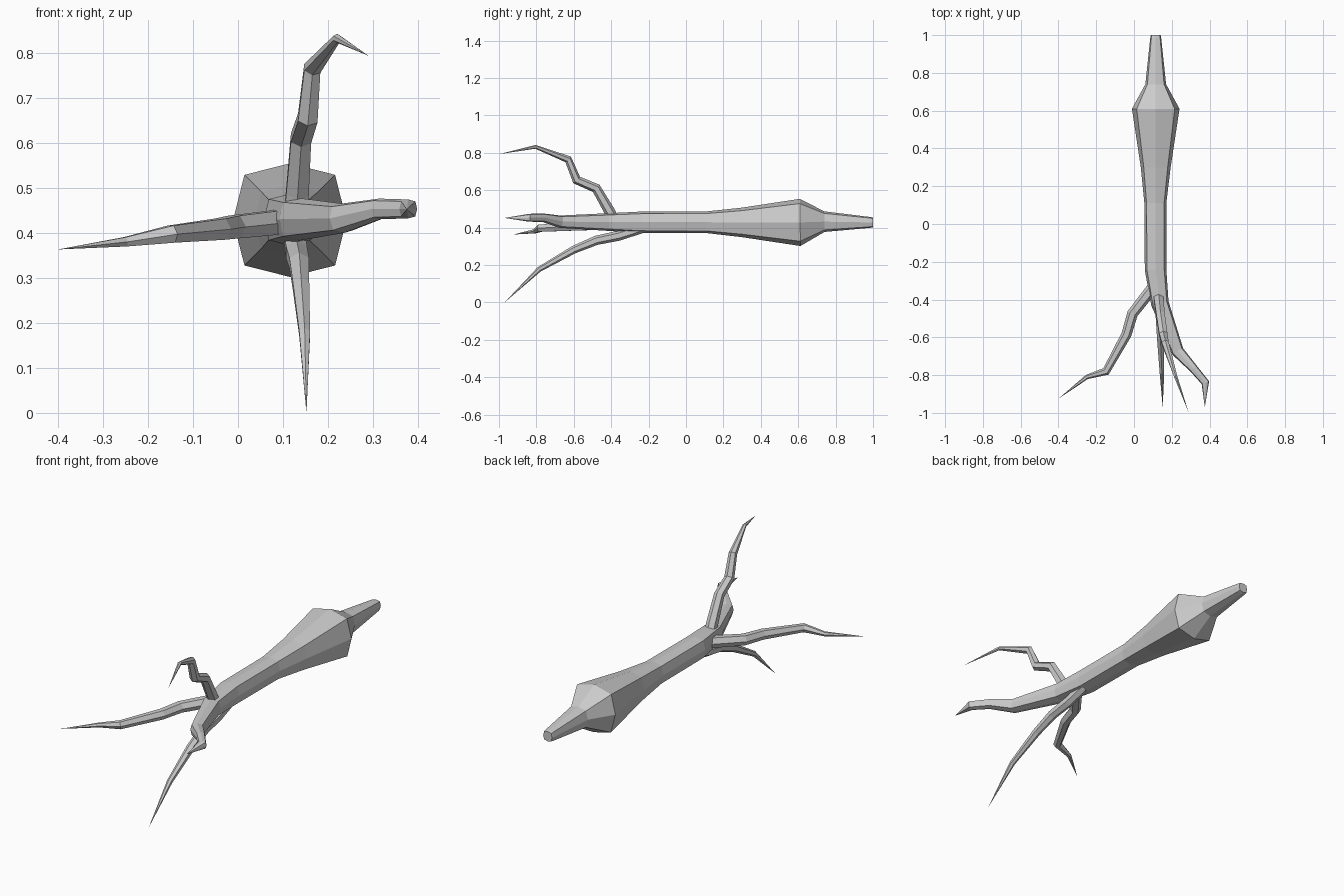
import bpy, bmesh
from math import cos, sin, pi
from mathutils import Vector

if "Cube" in bpy.data.objects:
    bpy.data.objects.remove(bpy.data.objects["Cube"])


def limb(name, path, sides, ref, corner=1.0):
    """Loft rings (x, y, z, radius) along a bent path; radius 0 makes a pointed tip.
    corner > 1 pushes every second ring point out for a squarer section."""
    bm = bmesh.new()
    pts = [Vector(p[:3]) for p in path]
    rings = []
    for i, p in enumerate(pts):
        t = Vector()
        if i > 0:
            t += (p - pts[i - 1]).normalized()
        if i < len(pts) - 1:
            t += (pts[i + 1] - p).normalized()
        t.normalize()
        u = t.cross(Vector(ref)).normalized()
        v = u.cross(t)
        r = path[i][3]
        if r == 0:
            rings.append([bm.verts.new(p)])
            continue
        ring = []
        for k in range(sides):
            a = 2 * pi * k / sides
            q = r * (corner if k % 2 else 1)
            ring.append(bm.verts.new(p + u * q * cos(a) + v * q * sin(a)))
        rings.append(ring)
    for a, b in zip(rings, rings[1:]):
        for k in range(sides):
            n = (k + 1) % sides
            if len(b) == 1:
                bm.faces.new((a[k], a[n], b[0]))
            else:
                bm.faces.new((a[k], a[n], b[n], b[k]))
    for end in (rings[0], rings[-1]):
        if len(end) > 1:
            bm.faces.new(end)
    bmesh.ops.recalc_face_normals(bm, faces=bm.faces)
    me = bpy.data.meshes.new(name)
    bm.to_mesh(me)
    bm.free()
    ob = bpy.data.objects.new(name, me)
    bpy.context.collection.objects.link(ob)
    return ob


Z, X = (0, 0, 1), (1, 0, 0)

# Main root: narrow stalk, wide shoulder, long body, bending into the right-hand root
limb("main_root", [
    (.115, 1.0, .428, .026), (.115, .985, .428, .029), (.115, .74, .432, .055),
    (.115, .61, .428, .126), (.115, .30, .428, .079), (.113, .11, .429, .058),
    (.114, -.24, .429, .057), (.137, -.42, .43, .047), (.232, -.675, .432, .033),
    (.315, -.765, .453, .023), (.378, -.84, .453, .021), (.375, -.97, .452, 0)],
    8, Z, 1.13)

# Left side root
limb("left_root", [
    (.105, -.33, .425, .031), (-.008, -.475, .413, .029), (-.04, -.585, .408, .027),
    (-.148, -.78, .397, .022), (-.25, -.81, .380, .012), (-.40, -.925, .363, 0)],
    6, Z)

# Upper root
limb("upper_root", [
    (.128, -.385, .44, .030), (.132, -.41, .49, .029), (.140, -.48, .61, .026),
    (.155, -.585, .655, .025), (.165, -.63, .765, .021), (.22, -.805, .832, .010),
    (.29, -1.0, .793, 0)],
    6, X)

# Lower root
limb("lower_root", [
    (.125, -.24, .395, .026), (.130, -.36, .357, .027), (.136, -.48, .332, .025),
    (.140, -.60, .282, .021), (.148, -.785, .177, .014), (.152, -.97, 0, 0)],
    6, X)
